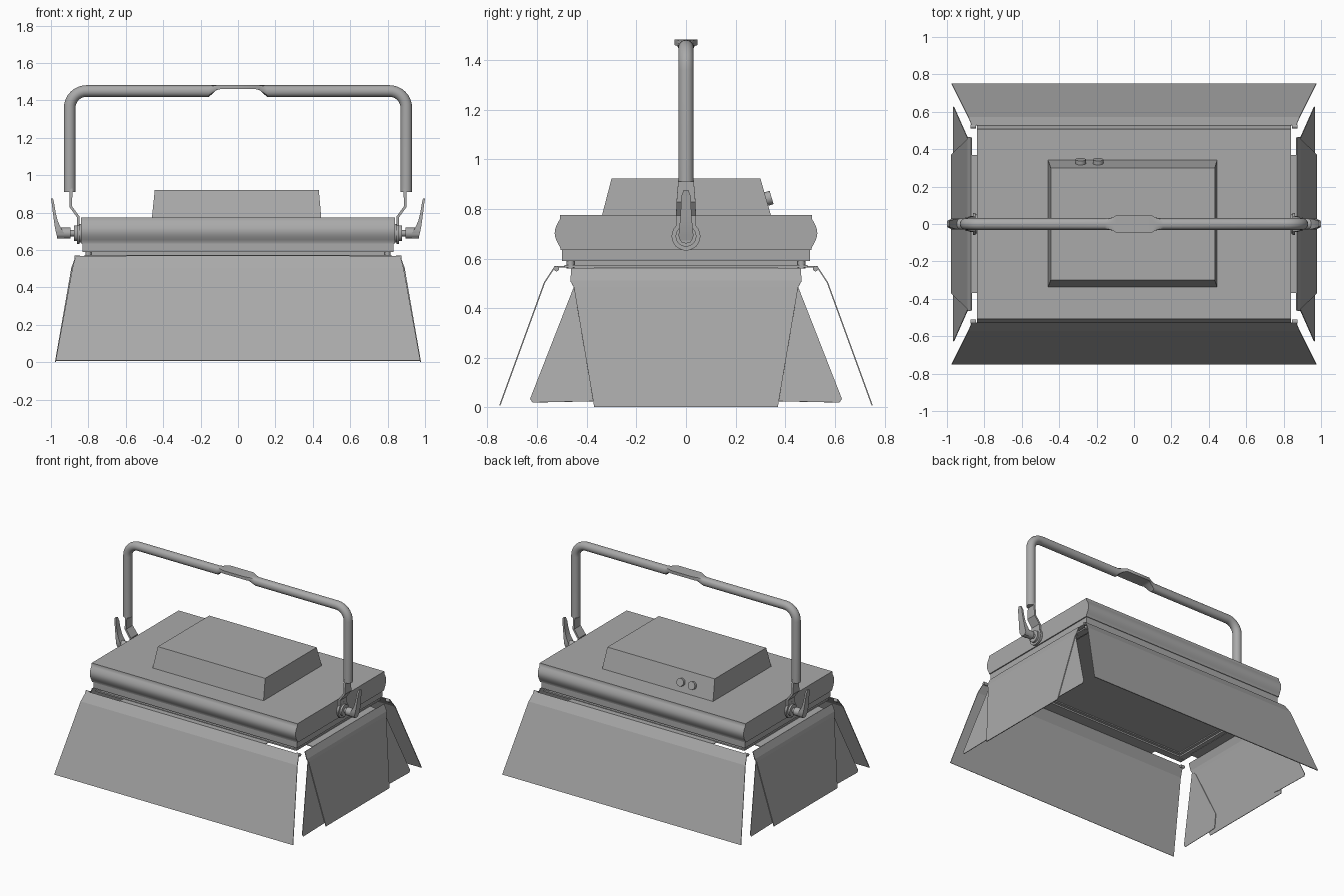
import bpy, bmesh, math
from mathutils import Vector

cube = bpy.data.objects.get("Cube")
if cube:
    bpy.data.objects.remove(cube, do_unlink=True)

grey = bpy.data.materials.new("mid grey")
grey.use_nodes = True
COLOUR = (0.4, 0.4, 0.4, 1)
grey.diffuse_color = COLOUR
grey.node_tree.nodes["Principled BSDF"].inputs["Base Color"].default_value = COLOUR


def make(name, verts, faces, thick=0, smooth=True):
    bm = bmesh.new()
    vs = [bm.verts.new(v) for v in verts]
    for f in faces:
        bm.faces.new([vs[i] for i in f])
    bmesh.ops.recalc_face_normals(bm, faces=bm.faces)
    me = bpy.data.meshes.new(name)
    bm.to_mesh(me)
    bm.free()
    me.materials.append(grey)
    ob = bpy.data.objects.new(name, me)
    bpy.context.collection.objects.link(ob)
    if thick:
        mod = ob.modifiers.new("thickness", 'SOLIDIFY')
        mod.thickness, mod.offset = thick, 0
    if smooth:
        bpy.ops.object.select_all(action='DESELECT')
        ob.select_set(True)
        bpy.context.view_layer.objects.active = ob
        bpy.ops.object.shade_smooth_by_angle(angle=math.radians(32))
    return ob


def loft(name, rings, smooth=True):
    """Skin a list of equal point rings and cap both ends."""
    n = len(rings[0])
    verts = [p for r in rings for p in r]
    faces = [(k * n + i, k * n + (i + 1) % n, (k + 1) * n + (i + 1) % n, (k + 1) * n + i)
             for k in range(len(rings) - 1) for i in range(n)]
    faces += [tuple(range(n)), tuple(range(len(verts) - n, len(verts)))]
    return make(name, verts, faces, smooth=smooth)


def rect(x0, x1, y0, y1, z):
    return [(x0, y0, z), (x1, y0, z), (x1, y1, z), (x0, y1, z)]


def slab(name, x, y, z0, z1):
    return loft(name, [rect(-x, x, -y, y, z0), rect(-x, x, -y, y, z1)], False)


def rod(name, a, b, r, n=24):
    a, b = Vector(a), Vector(b)
    q = (b - a).to_track_quat('Z', 'Y')
    ring = [q @ Vector((r * math.cos(t * math.tau / n), r * math.sin(t * math.tau / n), 0))
            for t in range(n)]
    return loft(name, [[a + p for p in ring], [b + p for p in ring]])


def rim(name, x, y, w, z0, z1):
    """Rectangular ring with wall width w."""
    verts = []
    for z in (z0, z1):
        verts += rect(-x, x, -y, y, z) + rect(w - x, x - w, w - y, y - w, z)
    faces = []
    for i in range(4):
        j = (i + 1) % 4
        faces += [(i, j, j + 4, i + 4), (i + 8, j + 8, j + 12, i + 12),
                  (i, j, j + 8, i + 8), (i + 4, j + 4, j + 12, i + 12)]
    return make(name, verts, faces, smooth=False)


# Housing with rounded long sides
half = [(0.505, 0.635)]
for k in range(13):
    t = k / 12
    half.append((0.507 + 0.022 * math.sin(math.pi * t), 0.645 + 0.115 * t))
half.append((0.507, 0.775))
profile = half + [(-y, z) for y, z in reversed(half)]
loft("housing", [[(x, y, z) for y, z in profile] for x in (-0.84, 0.84)])
slab("housing_base", 0.832, 0.5, 0.59, 0.64)

# Power box with two knobs on its sloped back
loft("power_box", [rect(-0.46, 0.445, -0.338, 0.342, 0.775),
                   rect(-0.445, 0.432, -0.3, 0.3, 0.922)], False)
out = Vector((0, 0.96, 0.28))
for x in (-0.285, -0.192):
    foot = Vector((x, 0.318, 0.838))
    rod("control_knob", foot, foot + out * 0.028, 0.028)

# Lamp window and accessory frame under the housing
slab("lamp_window", 0.76, 0.43, 0.582, 0.592)
rim("window_bezel", 0.79, 0.46, 0.04, 0.574, 0.592)
rim("door_frame", 0.82, 0.49, 0.05, 0.563, 0.574)
for sx in (-1, 1):
    for sy in (-1, 1):
        x, y = sx * 0.8, sy * 0.465
        rod("frame_clip", (x, y, 0.56), (x, y, 0.595), 0.016, 12)
        rod("hinge_nub", (sx * 0.845, sy * 0.522, 0.559), (sx * 0.875, sy * 0.522, 0.559), 0.011, 12)


def door(name, rows, place):
    """Bent sheet from rows of (distance out, height, half width)."""
    verts = [place(d, s * w, z) for d, z, w in rows for s in (-1, 1)]
    faces = [(2 * i, 2 * i + 1, 2 * i + 3, 2 * i + 2) for i in range(len(rows) - 1)]
    make(name, verts, faces, 0.005, False)


LONG = [(0.528, 0.567, 0.868), (0.57, 0.503, 0.885), (0.75, 0.008, 0.975)]
SIDE = [(0.868, 0.56, 0.462), (0.887, 0.51, 0.466), (0.892, 0.485, 0.452), (0.976, 0.002, 0.37)]
WING = [(0.45, 0.49), (0.628, 0.035), (0.618, 0.02), (0.37, 0.025),
        (0.31, 0.03), (0.28, 0.12), (0.42, 0.47)]
for s in (-1, 1):
    tag = "left" if s > 0 else "right"
    end = "back" if s > 0 else "front"

    def along_y(d, w, z):
        return (w, s * d, z)

    def along_x(d, w, z):
        return (s * d, w, z)

    # Long and short doors, each with a hinge flange
    door(end + "_door", LONG, along_y)
    door(end + "_hinge_flange", [(0.48, 0.567, 0.595), (0.53, 0.567, 0.595)], along_y)
    door(tag + "_door", SIDE, along_x)
    door(tag + "_hinge_flange", [(0.8, 0.563, 0.37), (0.87, 0.56, 0.37)], along_x)

    # Fold-out wings lying inside the short doors
    for m in (-1, 1):
        pts = [(s * (0.97 - 0.174 * z), m * y, z) for y, z in WING]
        make(tag + "_door_wing", pts, [tuple(range(len(pts)))], 0.004, False)

    # Cranked strap between handle and pivot
    path = [(0.893, 0.93), (0.893, 0.83), (0.853, 0.775), (0.853, 0.69)]
    widths = [0.03, 0.038, 0.04, 0.04]
    door(tag + "_strap", [(x, z, w) for (x, z), w in zip(path, widths)], along_x)
    bpy.context.collection.objects[tag + "_strap"].modifiers[0].thickness = 0.014

    # Pivot stack
    for part, x0, x1, r in (("pivot_plate", 0.838, 0.848, 0.05), ("pivot_washer", 0.848, 0.862, 0.058),
                            ("pivot_collar", 0.862, 0.876, 0.042), ("pivot_bolt", 0.87, 0.91, 0.017),
                            ("lever_hub", 0.895, 0.968, 0.029)):
        rod(tag + "_" + part, (s * x0, 0, 0.69), (s * x1, 0, 0.69), r)

    # Curved clamp lever, as flat sections rising from the hub
    sections = [(0.93, 0.966, 0.664, 0.018), (0.93, 0.972, 0.69, 0.03), (0.945, 0.978, 0.715, 0.028),
                (0.964, 0.984, 0.755, 0.024), (0.975, 0.99, 0.80, 0.021),
                (0.983, 0.996, 0.85, 0.019), (0.989, 1.0, 0.875, 0.01)]
    loft(tag + "_clamp_lever", [rect(s * a, s * b, -w, w, z) for a, b, z, w in sections])

# Carrying handle: tube that flattens into a plate at the middle
R, X, Z, BEND = 0.031, 0.9, 1.45, 0.09
stations = [(X, 0.91, 0, R, R, 1)]
for k in range(9):
    a = math.pi / 2 * k / 8
    stations.append((X - BEND + BEND * math.cos(a), Z - BEND + BEND * math.sin(a), a, R, R, 1))
up = math.pi / 2
stations += [(0.155, Z, up, R, R, 1), (0.115, 1.468, up, 0.013, 0.034, 1.5),
             (0.095, 1.471, up, 0.011, 0.046, 3)]


def section(x, z, a, thick, wide, square, n=24):
    ring = []
    for i in range(n):
        t = math.tau * i / n
        c = max(-1, min(1, square * math.cos(t))) * thick
        w = max(-1, min(1, square * math.sin(t))) * wide
        ring.append((x + c * math.cos(a), w, z + c * math.sin(a)))
    return ring


right_half = [section(*st) for st in stations]
left_half = [[(-x, y, z) for x, y, z in ring] for ring in reversed(right_half)]
loft("carrying_handle", right_half + left_half)
